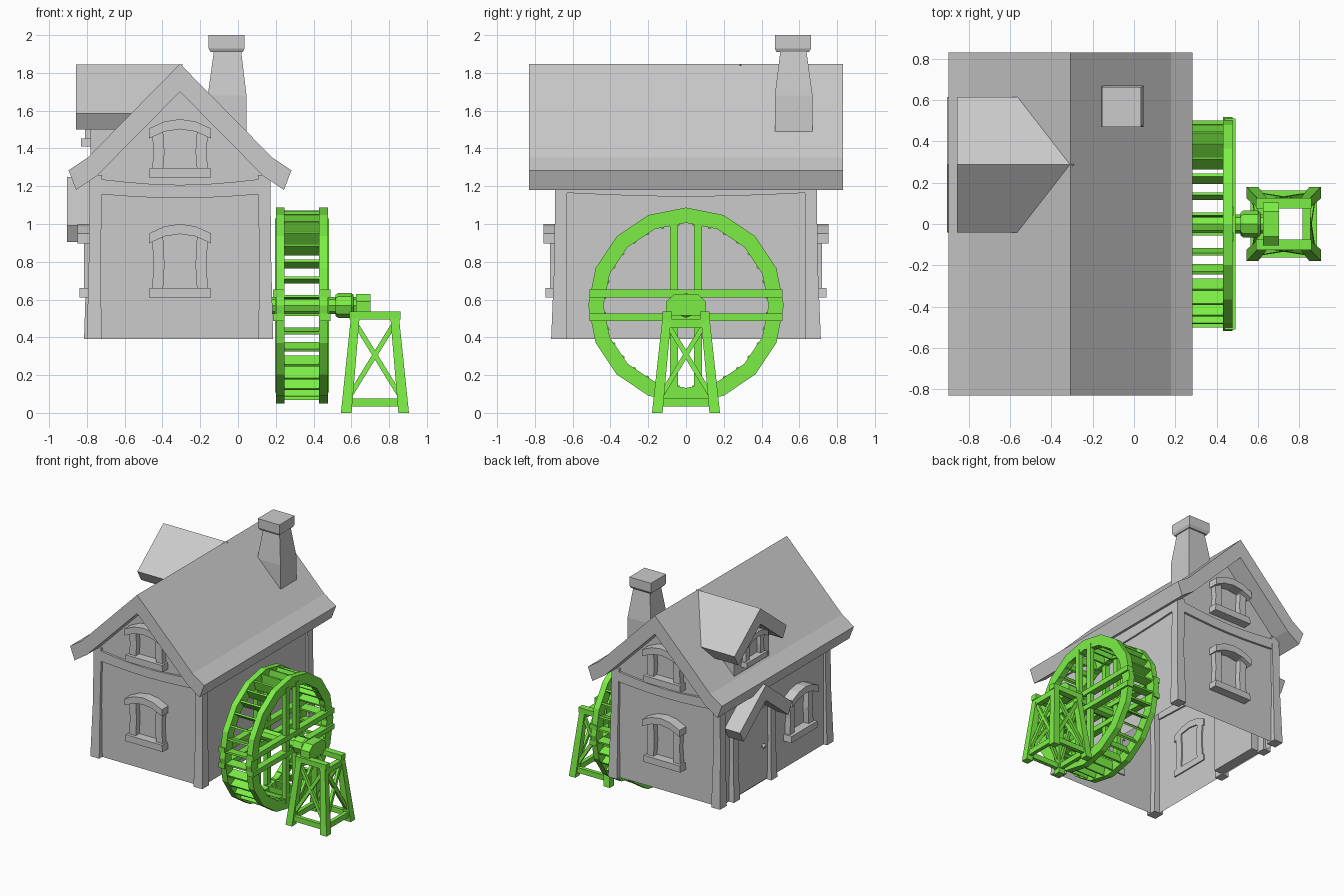
import bpy, bmesh
from math import sin, cos, pi, radians
from mathutils import Matrix, Vector

if "Cube" in bpy.data.objects:
    bpy.data.objects.remove(bpy.data.objects["Cube"])

green = bpy.data.materials.new("green_wood")
green.diffuse_color = (0.2, 0.86, 0.06, 1)
green.use_nodes = True
green.node_tree.nodes["Principled BSDF"].inputs["Base Color"].default_value = green.diffuse_color
I = Matrix.Identity(4)
ALONG_X = Matrix(((0, 1, 0, 0), (1, 0, 0, 0), (0, 0, 1, 0), (0, 0, 0, 1)))  # profile (y,z), depth x


def finish(name, bm, mat=None):
    bmesh.ops.recalc_face_normals(bm, faces=bm.faces)
    me = bpy.data.meshes.new(name)
    bm.to_mesh(me)
    bm.free()
    ob = bpy.data.objects.new(name, me)
    bpy.context.collection.objects.link(ob)
    if mat:
        me.materials.append(mat)
    return ob


def loft(bm, rings):
    rows = [[bm.verts.new(p) for p in r] for r in rings]
    n = len(rows[0])
    for a, b in zip(rows, rows[1:]):
        for i in range(n):
            bm.faces.new((a[i], a[(i + 1) % n], b[(i + 1) % n], b[i]))
    bm.faces.new(rows[0])
    bm.faces.new(rows[-1])
    return rows


def prism(bm, pts, d0, d1, M=I):
    """Profile in (u, z) extruded along local y."""
    return loft(bm, [[M @ Vector((u, d, z)) for u, z in pts] for d in (d0, d1)])


def stack(bm, *secs):
    """Rectangular sections (x0, x1, y0, y1, z) joined upward."""
    loft(bm, [[(a, c, z), (b, c, z), (b, d, z), (a, d, z)] for a, b, c, d, z in secs])


def box(bm, x0, x1, y0, y1, z0, z1):
    stack(bm, (x0, x1, y0, y1, z0), (x0, x1, y0, y1, z1))


def beam(bm, p, q, w, h, side=(1, 0, 0)):
    p, q = Vector(p), Vector(q)
    d = (q - p).normalized()
    s = (Vector(side) - d * d.dot(Vector(side))).normalized()
    t = d.cross(s)
    loft(bm, [[e + s * a * w / 2 + t * b * h / 2 for a, b in ((-1, -1), (1, -1), (1, 1), (-1, 1))]
              for e in (p, q)])


CX = -0.307  # house centre line

# walls, open underneath
bm = bmesh.new()
prism(bm, [(CX - .463, .39), (CX + .463, .39), (CX + .463, 1.28), (CX, 1.745), (CX - .463, 1.28)], -.675, .675)
bm.normal_update()
bmesh.ops.delete(bm, geom=[f for f in bm.faces if f.calc_center_median().z < .4], context='FACES_ONLY')
finish("walls", bm)

# main roof with flared eaves
half = [(.487, 1.353), (.59, 1.284), (.55, 1.18), (.44, 1.255)]
bm = bmesh.new()
prism(bm, [(CX, 1.848)] + [(CX + u, z) for u, z in half] + [(CX, 1.70)]
      + [(CX - u, z) for u, z in reversed(half)], -.83, .83)
finish("roof", bm)

# corner posts, wider at the foot
bm = bmesh.new()
for sx in (-1, 1):
    for sy in (-1, 1):
        secs = []
        for ox, oy, ix, z in ((.493, .714, .415, .39), (.483, .697, .42, .8), (.478, .692, .412, 1.26)):
            xs = sorted((CX + sx * ox, CX + sx * ix))
            ys = sorted((sy * oy, sy * .63))
            secs.append((*xs, *ys, z))
        stack(bm, *secs)
finish("corner_posts", bm)

# sagging beams under the roof on all four sides
bm = bmesh.new()


def sag(h, z, dip, n=6):
    return [(-h + 2 * h * i / n, z - dip * sin(pi * i / n)) for i in range(n + 1)]


for s in (-1, 1):
    prism(bm, [(CX + u, z) for u, z in sag(.42, 1.237, .03) + sag(.42, 1.157, .02)[::-1]], s * .66, s * .692)
    prism(bm, sag(.64, 1.25, .0) + sag(.64, 1.165, .02)[::-1], CX + s * .45, CX + s * .477, ALONG_X)
finish("wall_beams", bm)


# windows: arched lintel, sill and bowed jambs
def window(name, loc, turn, h=.34, k=1.0):
    M = Matrix.Translation(loc) @ Matrix.Rotation(radians(turn), 4, 'Z') @ Matrix.Scale(k, 4)
    bm = bmesh.new()
    arc = [(.165 * t, .05 * (1 - t * t)) for t in (-1, -.5, 0, .5, 1)]
    prism(bm, [(u, h + z) for u, z in arc] + [(u, h - .053 + z) for u, z in reversed(arc)], .01, -.08, M)
    prism(bm, [(-.165, 0), (.165, 0), (.16, .052), (-.16, .052)], .01, -.07, M)
    m = .05 + (h - .09) / 2
    for s in (-1, 1):
        prism(bm, [(s * .148, .04), (s * .14, m), (s * .148, h - .02), (s * .09, h - .01), (s * .082, m),
                   (s * .09, .04)], .01, -.045, M)
    finish(name, bm)


for nm, y, t in (("front", -.675, 0), ("back", .675, 180)):
    window(nm + "_lower_window", (CX, y, .61), t)
    window(nm + "_upper_window", (CX, y, 1.245), t, .26)
window("side_window", (CX - .463, -.29, .61), -90)
window("dormer_window", (-.775, .29, 1.41), -90, .26, .8)

# dormer and porch roofs share one chevron profile
DY = .288
chev = [(.328, 1.586), (.28, 1.50)]
chevron = ([(DY, 1.845)] + [(DY + u, z) for u, z in chev] + [(DY, 1.722)]
           + [(DY - u, z) for u, z in reversed(chev)])
bm = bmesh.new()
for v in prism(bm, chevron, -.858, -.31, ALONG_X)[1]:
    v.co.x = CX + .02 - (1.848 - v.co.z)
finish("dormer_roof", bm)
bm = bmesh.new()
wall = [(DY - .22, 1.36), (DY + .22, 1.36), (DY + .22, 1.58), (DY, 1.76), (DY - .22, 1.58)]
for v in prism(bm, wall, -.78, -.5, ALONG_X)[1]:
    v.co.x = CX + .05 - (1.848 - v.co.z)
finish("dormer_wall", bm)
bm = bmesh.new()
prism(bm, [(y, z - .595) for y, z in chevron], -.906, -.75, ALONG_X)
finish("porch_roof", bm)

# door, frame and knob
bm = bmesh.new()
box(bm, -.778, -.69, DY - .21, DY + .21, .40, .98)
finish("door", bm)
bm = bmesh.new()
for s in (-1, 1):
    y = DY + s * .235
    stack(bm, (-.815, -.75, y - .038, y + .038, .39), (-.805, -.75, y - .03, y + .03, .7),
          (-.81, -.75, y - .033, y + .033, .98))
finish("door_frame", bm)
bm = bmesh.new()
bmesh.ops.create_uvsphere(bm, u_segments=8, v_segments=6, radius=.018,
                          matrix=Matrix.Translation((-.79, DY - .14, .68)))
finish("door_knob", bm)

# chimney
bm = bmesh.new()
stack(bm, (-.16, .045, .47, .67, 1.42), (-.16, .045, .47, .67, 1.68), (-.127, .016, .5, .637, 1.92))
stack(bm, (-.145, .025, .48, .65, 1.91), (-.155, .035, .47, .663, 1.93), (-.155, .035, .47, .663, 2.0))
finish("chimney", bm)

# water wheel: two 16-sided rims
WZ, N = .569, 16


def circle(x, r, n=N):
    return [(x, r * sin(2 * pi * i / n), WZ + r * cos(2 * pi * i / n)) for i in range(n)]


bm = bmesh.new()
for x0, x1 in ((.20, .247), (.43, .477)):
    rows = [[bm.verts.new(p) for p in circle(x, r)] for x, r in
            ((x0, .437), (x0, .518), (x1, .518), (x1, .437))]
    for a, b in zip(rows, rows[1:] + rows[:1]):
        for i in range(N):
            bm.faces.new((a[i], a[(i + 1) % N], b[(i + 1) % N], b[i]))
finish("wheel_rims", bm, green)

# radial paddles
bm = bmesh.new()
for i in range(32):
    a = 2 * pi * (i + .5) / 32
    d = Vector((0, sin(a), cos(a)))
    c = Vector((0.338, 0, WZ))
    beam(bm, c + d * .425, c + d * .503, .26, .014)
finish("wheel_paddles", bm, green)

# paired spokes on both rims
bm = bmesh.new()
for x in (.213, .464):
    for s in (-1, 1):
        beam(bm, (x, -.51, WZ + s * .063), (x, .51, WZ + s * .063), .054, .04)
        beam(bm, (x, s * .063, WZ - .46), (x, s * .063, WZ + .46), .036, .042)
finish("wheel_spokes", bm, green)

# axle with collar
bm = bmesh.new()
loft(bm, [circle(.12, .045, 8), circle(.66, .045, 8)])
loft(bm, [circle(x, r, 8) for x, r in ((.515, .055), (.53, .066), (.60, .066), (.612, .055))])
finish("axle", bm, green)

# bearing block
bm = bmesh.new()
prism(bm, [(-.105, .515), (.105, .515), (.105, .59), (.06, .63), (-.06, .63), (-.105, .59)], .625, .702, ALONG_X)
finish("bearing", bm, green)

# trestle stand: splayed legs, rails and cross braces
SX = .725
bm = bmesh.new()


def corner(sx, sy, z):
    t = z / .5
    return Vector((SX + sx * (.152 - .047 * t), sy * (.152 - .05 * t), z))


for sx in (-1, 1):
    for sy in (-1, 1):
        b, t = corner(sx, sy, 0), corner(sx, sy, .5)
        loft(bm, [[(p.x + i * w, p.y + j * w, p.z) for i, j in ((-1, -1), (1, -1), (1, 1), (-1, 1))]
                  for p, w in ((b, .028), (t, .023))])
for s in (-1, 1):
    box(bm, SX - .135, SX + .135, s * .1 - .025, s * .1 + .025, .495, .537)
    box(bm, SX + s * .11 - .02, SX + s * .11 + .02, -.1, .1, .45, .495)
    for a, b in (((-1, s), (1, s)), ((s, -1), (s, 1))):
        side = (0, 1, 0) if a[1] == b[1] else (1, 0, 0)
        beam(bm, corner(*a, .056), corner(*b, .056), .03, .042, side)
        beam(bm, corner(*a, .07), corner(*b, .48), .022, .026, side)
        beam(bm, corner(*b, .07), corner(*a, .48), .022, .026, side)
finish("axle_stand", bm, green)
